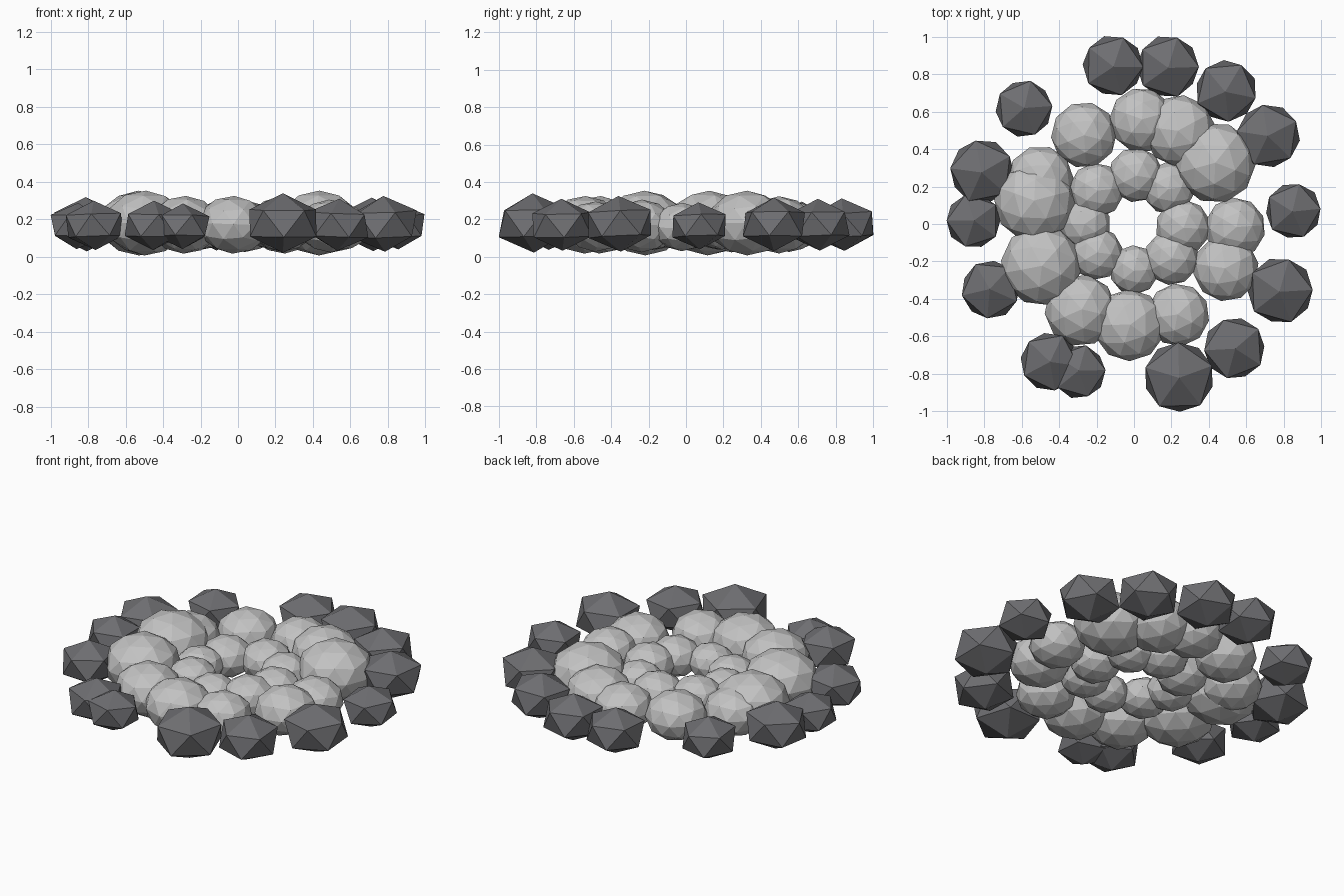
import bpy
import random
from mathutils import Euler

cube = bpy.data.objects.get("Cube")
if cube:
    bpy.data.objects.remove(cube, do_unlink=True)

random.seed(4)


def make_material(name, color):
    mat = bpy.data.materials.new(name)
    mat.use_nodes = True
    mat.diffuse_color = color
    mat.node_tree.nodes["Principled BSDF"].inputs["Base Color"].default_value = color
    return mat


dark = make_material("dark grey stone", (0.155, 0.155, 0.165, 1))
light = make_material("light grey stone", (0.54, 0.54, 0.54, 1))


def add_stones(name, spots, detail, grow, squash, base, mat):
    """Flattened, slightly tilted faceted stones; each spot is x, y, half width.
    Larger stones sit a little higher above the base."""
    for i, (x, y, half) in enumerate(spots, 1):
        turn = Euler((random.uniform(-.05, .05), random.uniform(-.05, .05),
                      random.uniform(0, 6.28)))
        bpy.ops.mesh.primitive_ico_sphere_add(
            subdivisions=detail, radius=half * grow,
            location=(x, y, base + 0.4 * half), rotation=turn)
        stone = bpy.context.object
        stone.name = f"{name}_{i}"
        stone.scale.z = squash
        stone.data.materials.append(mat)


# Outer ring of coarse dark stones
add_stones("outer_stone", [
    (-.112, .845, .158), (.18, .84, .162), (.492, .71, .16), (.717, .47, .165),
    (.85, .07, .145), (.78, -.355, .172), (.535, -.663, .16), (.24, -.817, .183),
    (-.295, -.788, .14), (-.45, -.735, .152), (-.765, -.35, .152), (-.857, .017, .142),
    (-.81, .28, .167), (-.587, .615, .148),
], 1, 1.14, .76, .107, dark)

# Middle ring of rounder light stones
add_stones("middle_stone", [
    (-.267, .475, .171), (.04, .555, .167), (.242, .497, .186), (.433, .327, .21),
    (.54, -.02, .157), (.49, -.237, .171), (.235, -.485, .163), (-.025, -.54, .187),
    (-.285, -.46, .187), (-.495, -.22, .21), (-.53, .12, .21), (-.5, .24, .172),
], 2, 1.03, .8, .096, light)

# Inner ring of small light stones
add_stones("inner_stone", [
    (-.2, .18, .142), (.01, .262, .142), (.185, .19, .135), (.262, -.017, .143),
    (.2, -.18, .142), (0, -.245, .128), (-.2, -.157, .137), (-.26, 0, .132),
], 2, 1.03, .8, .096, light)
